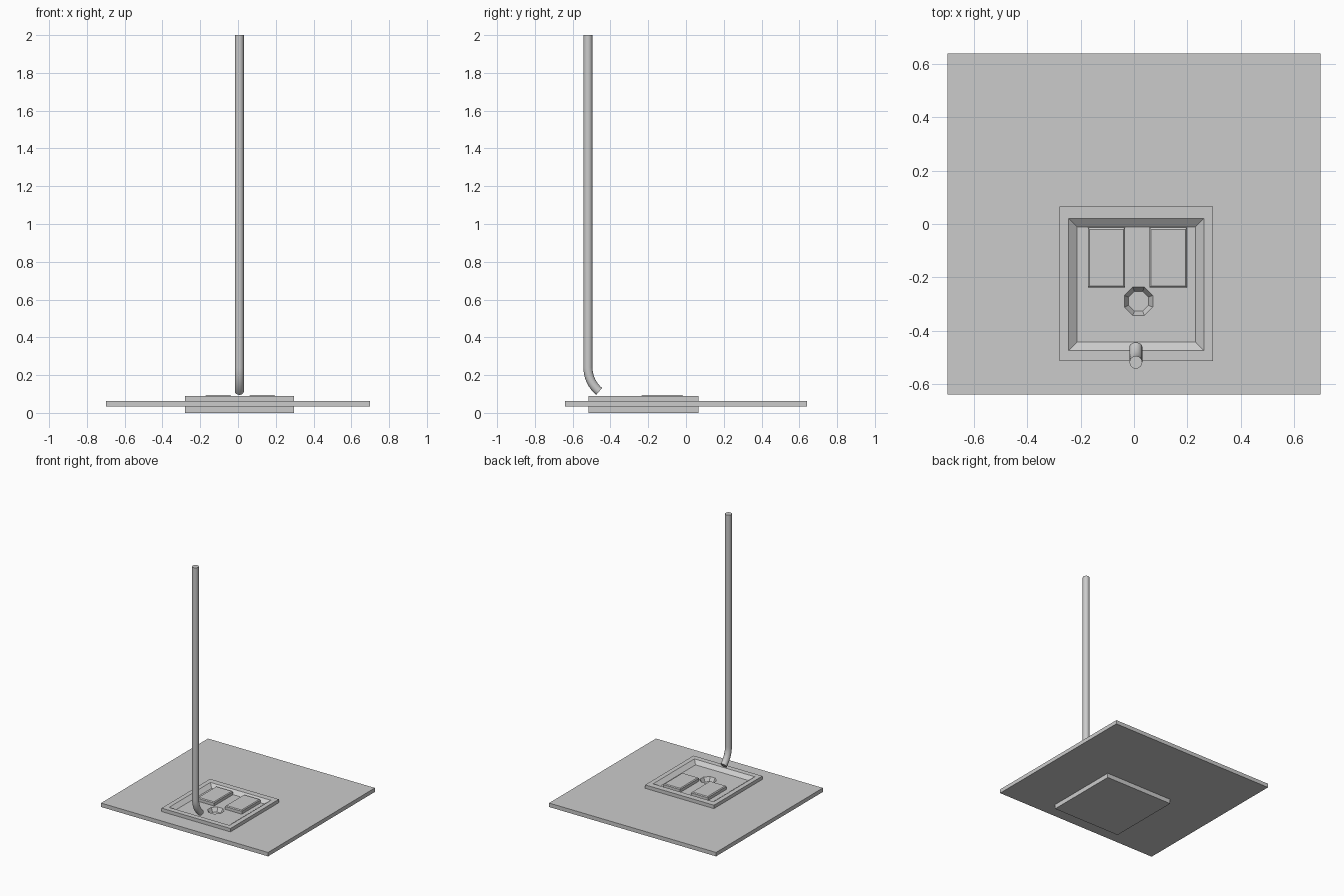
import bpy, bmesh
from math import sin, cos, pi, radians

if "Cube" in bpy.data.objects:
    bpy.data.objects.remove(bpy.data.objects["Cube"])


def finish(name, bm):
    bmesh.ops.recalc_face_normals(bm, faces=bm.faces)
    mesh = bpy.data.meshes.new(name)
    bm.to_mesh(mesh)
    bm.free()
    obj = bpy.data.objects.new(name, mesh)
    bpy.context.collection.objects.link(obj)
    return obj


def rect(x0, x1, y0, y1, z):
    return [(x0, y0, z), (x1, y0, z), (x1, y1, z), (x0, y1, z)]


def octagon(cx, cy, r, z):
    return [(cx + r * cos(pi / 8 + i * pi / 4), cy + r * sin(pi / 8 + i * pi / 4), z) for i in range(8)]


def loft(bm, rings, cap_start=True, cap_end=True):
    """Skin rings with equal point counts; returns the rings as vertices."""
    vs = [[bm.verts.new(p) for p in ring] for ring in rings]
    for a, b in zip(vs, vs[1:]):
        for i in range(len(a)):
            j = (i + 1) % len(a)
            bm.faces.new((a[i], a[j], b[j], b[i]))
    if cap_start:
        bm.faces.new(vs[0])
    if cap_end:
        bm.faces.new(vs[-1])
    return vs


def ring_edges(bm, ring):
    return [bm.edges.get((ring[i], ring[(i + 1) % len(ring)])) for i in range(len(ring))]


# Floor slab
bm = bmesh.new()
loft(bm, [rect(-.70, .70, -.64, .64, .034), rect(-.70, .70, -.64, -.515, .034)][:1]
     + [rect(-.70, .70, -.64, .64, .064)])
slab = finish("floor_slab", bm)

# Opening in the slab, so it does not fill the basin
bm = bmesh.new()
loft(bm, [rect(-.275, .292, -.51, .06, -.1), rect(-.275, .292, -.51, .06, .2)])
cutter = finish("slab_opening_cutter", bm)
cutter.hide_render = True
cutter.hide_set(True)
cut = slab.modifiers.new("opening", 'BOOLEAN')
cut.operation = 'DIFFERENCE'
cut.object = cutter

# Squat basin: block with sloped recess and octagonal drain
FLOOR = .066
bm = bmesh.new()
body = loft(bm, [
    rect(-.28, .297, -.515, .065, 0),
    rect(-.28, .297, -.515, .065, .09),
    rect(-.245, .262, -.475, .02, .09),
    rect(-.213, .23, -.442, -.012, FLOOR)], cap_end=False)
drain = loft(bm, [octagon(.017, -.29, .058, FLOOR), octagon(.017, -.29, .040, .036)],
             cap_start=False)
bmesh.ops.triangle_fill(bm, use_beauty=True,
                        edges=ring_edges(bm, body[-1]) + ring_edges(bm, drain[0]))
finish("squat_basin", bm)

# Two raised foot rests
for side, cx in (("left", -.1035), ("right", .1285)):
    bm = bmesh.new()
    loft(bm, [rect(cx - w, cx + w, -.126 - d, -.126 + d, z)
              for w, d, z in ((.07, .112, FLOOR - .002), (.07, .112, .088), (.064, .106, .094))])
    finish(side + "_foot_rest", bm)

# Flush pipe: straight drop, then an elbow towards the basin
R, BEND, TOP = .165, 50, .24
path = [(-.519, 2.0, 0)]
for i in range(9):
    a = radians(BEND * i / 8)
    path.append((-.519 + R * (1 - cos(a)), TOP - R * sin(a), a))
bm = bmesh.new()
N, r = 16, .024
rings = []
for y, z, a in path:
    rings.append([(.007 + r * cos(t), y + r * sin(t) * cos(a), z + r * sin(t) * sin(a))
                  for t in (2 * pi * k / N for k in range(N))])
loft(bm, rings)
pipe = finish("flush_pipe", bm)
bpy.context.view_layer.objects.active = pipe
pipe.select_set(True)
bpy.ops.object.shade_smooth_by_angle(angle=radians(40))
